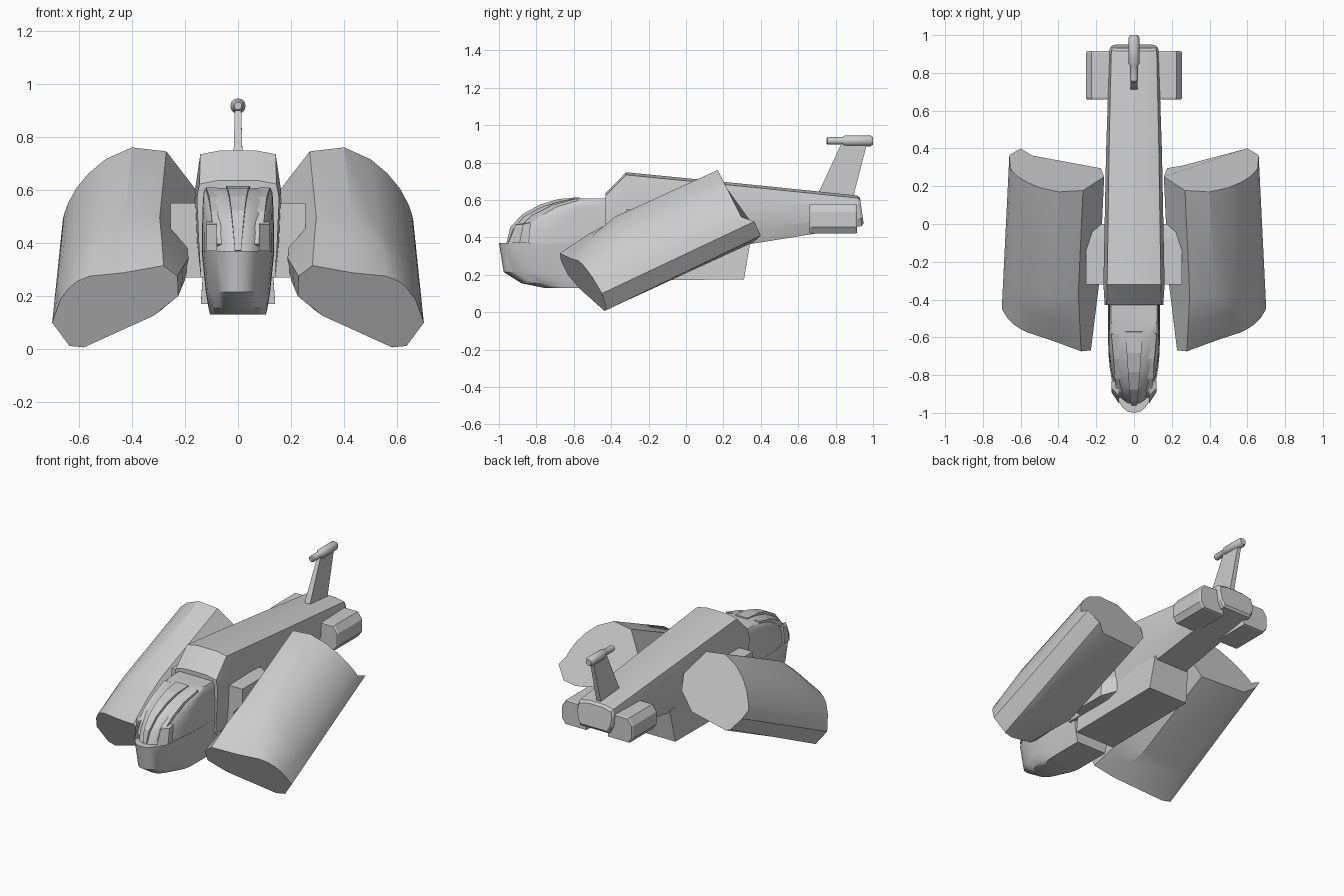
import bpy, bmesh, math
from mathutils import Vector

if "Cube" in bpy.data.objects:
    bpy.data.objects.remove(bpy.data.objects["Cube"])


def loft(name, rings, mirror=False, smooth=None):
    """Skin a list of equal-length point rings and cap both ends."""
    bm = bmesh.new()
    rows = [[bm.verts.new(p) for p in r] for r in rings]
    n = len(rows[0])
    for a, b in zip(rows, rows[1:]):
        for i in range(n):
            j = (i + 1) % n
            bm.faces.new((a[i], a[j], b[j], b[i]))
    bm.faces.new(rows[0])
    bm.faces.new(rows[-1])
    bmesh.ops.recalc_face_normals(bm, faces=bm.faces)
    me = bpy.data.meshes.new(name)
    bm.to_mesh(me)
    bm.free()
    ob = bpy.data.objects.new(name, me)
    bpy.context.collection.objects.link(ob)
    if mirror:
        ob.modifiers.new("Mirror", 'MIRROR')
    if smooth:
        bpy.ops.object.select_all(action='DESELECT')
        ob.select_set(True)
        bpy.context.view_layer.objects.active = ob
        bpy.ops.object.shade_smooth_by_angle(angle=math.radians(smooth))
    return ob


def slab(profile, y, sx=1.0, sz=1.0, zc=0.5):
    """An xz profile placed at y, scaled towards x=0 and z=zc."""
    return [(x * sx, y, zc + (z - zc) * sz) for x, z in profile]


# Side nacelles: slanted front, full middle, rear with a projecting lower strip
back = [(.66, .485), (.655, .51), (.64, .55), (.61, .605), (.565, .66), (.50, .715), (.40, .76),
        (.27, .745), (.158, .60), (.175, .51), (.26, .40), (.54, .375), (.60, .41)]
front = [(.70, .10), (.67, .185), (.655, .205), (.635, .232), (.605, .256), (.56, .275), (.43, .288),
         (.28, .315), (.228, .275), (.225, .20), (.32, .125), (.58, .007), (.635, .012)]
rear = [Vector((x, .17 + .5 * (.76 - z), z)) for x, z in back]
rear[0].y, rear[-1].y, rear[-3].y = .365, .40, .31
mid = [p + Vector((.025, -.55, -.25)) for p in rear]
nose = [Vector((x, -.595 + .28 * x - .5 * z, z)) for x, z in front]
mid[0] = nose[0].lerp(rear[0], .3)
mid[-1] = nose[-1].lerp(rear[-1], .28)
mid[-2] = nose[-2].lerp(rear[-2], .26)
bulge = []
for a, b in zip(nose, mid):
    p = a.lerp(b, .5)
    p.z += .012 if b.z - a.z > .16 else 0
    bulge.append(p)
loft("side_nacelle", [nose, bulge, mid, rear], mirror=True, smooth=28)


# Main fuselage
def hull_section(y, top, wt, ws, zs, wb, bottom, lean=0.0):
    half = [(wt * .5, top - .004), (wt, top - .018), (ws, zs), (ws * .95, zs - (zs - bottom) * .6), (wb, bottom)]
    pts = half + [(-x, z) for x, z in reversed(half)]
    return [(x, y + lean * (top - z), z) for x, z in pts]


loft("fuselage", [
    hull_section(-.43, .64, .145, .155, .57, .14, .27),
    hull_section(-.32, .752, .142, .162, .60, .14, .27),
    hull_section(.38, .683, .132, .148, .58, .11, .37),
    hull_section(.915, .628, .12, .13, .57, .10, .46, .15),
    hull_section(.93, .615, .115, .122, .56, .095, .475, .14)], smooth=15)


# Cockpit hull, lofted upwards through rounded plan outlines
def plan(z, w, tip, start=-.62, end=-.39, n=16):
    pts = [(w, end, z)]
    for i in range(n + 1):
        a = math.pi * i / n
        c = math.cos(a)
        pts.append((math.copysign(w * abs(c) ** .85, c), start + (tip - start) * math.sin(a), z))
    return pts + [(-w, end, z)]


loft("cockpit_lower", [plan(.13, .105, -.76), plan(.155, .111, -.88), plan(.215, .121, -.975),
                       plan(.37, .137, -1.0)], smooth=30)
loft("cockpit_upper", [plan(.365, .136, -.955), plan(.44, .136, -.93), plan(.51, .134, -.87),
                       plan(.56, .132, -.78, -.58), plan(.59, .13, -.69, -.54),
                       plan(.608, .122, -.60, -.5)], smooth=40)


# Canopy ribs sweeping from nose to roof
def rib(name, path, width, height, mirror=False):
    rings = []
    for i, p in enumerate(path):
        p = Vector(p)
        t = (Vector(path[min(i + 1, len(path) - 1)]) - Vector(path[max(i - 1, 0)])).normalized()
        side = Vector((1, 0, 0))
        up = side.cross(t).normalized()
        w = width[0] + (width[1] - width[0]) * i / (len(path) - 1)
        rings.append([p + side * (a * w) + up * (b * height)
                      for a, b in ((-1, -1), (1, -1), (1, 1), (-1, 1))])
    return loft(name, rings, mirror)


rib("canopy_center_rib", [(0, -.95, .37), (0, -.93, .45), (0, -.87, .515), (0, -.78, .565),
                          (0, -.68, .595), (0, -.57, .605)], (.012, .045), .01)
rib("canopy_side_rib", [(.075, -.905, .39), (.08, -.88, .45), (.085, -.81, .51),
                        (.09, -.71, .56), (.10, -.58, .595)], (.014, .02), .014, True)
loft("canopy_foot", [[(.08, -.95, .37), (.12, -.89, .37), (.12, -.84, .37), (.08, -.84, .37)],
                     [(.08, -.91, .47), (.118, -.87, .47), (.118, -.83, .48), (.08, -.83, .48)]], True)

# Pylon boxes that carry the nacelles
pylon = [(.08, .55), (.255, .55), (.255, .455), (.19, .38), (.195, .27), (.08, .27)]
loft("nacelle_pylon", [slab(pylon, -.32), slab(pylon, -.07), slab(pylon, 0, .68, .9)], True)

# Belly box
belly = [(-.125, .38), (.125, .38), (.14, .17), (-.14, .17)]
loft("belly_box", [slab(belly, -.36),
                   [(x, .31 if z < .2 else .345, z + .005) for x, z in belly]])

# Tail pods with tapered ends
pod = [(.08, .578), (.225, .578), (.255, .535), (.255, .455), (.23, .42), (.08, .42)]
loft("tail_pod", [slab(pod, .66, .98, .95), slab(pod, .67), slab(pod, .905), slab(pod, .915, .98, .95)], True)

# Tail fin
loft("tail_fin", [[(-.02, .70, .62), (.02, .70, .62), (.016, .89, .60), (-.016, .89, .60)],
                  [(-.012, .83, .90), (.012, .83, .90), (.012, .97, .91), (-.012, .97, .91)]])

# Stepped rod on top of the fin
steps = [(.75, .014), (.757, .02), (.835, .02), (.85, .029), (.985, .029), (1.0, .02)]
loft("fin_rod", [[(r * math.cos(k * math.pi / 6), y, .916 + r * math.sin(k * math.pi / 6))
                  for k in range(12)] for y, r in steps], smooth=35)
